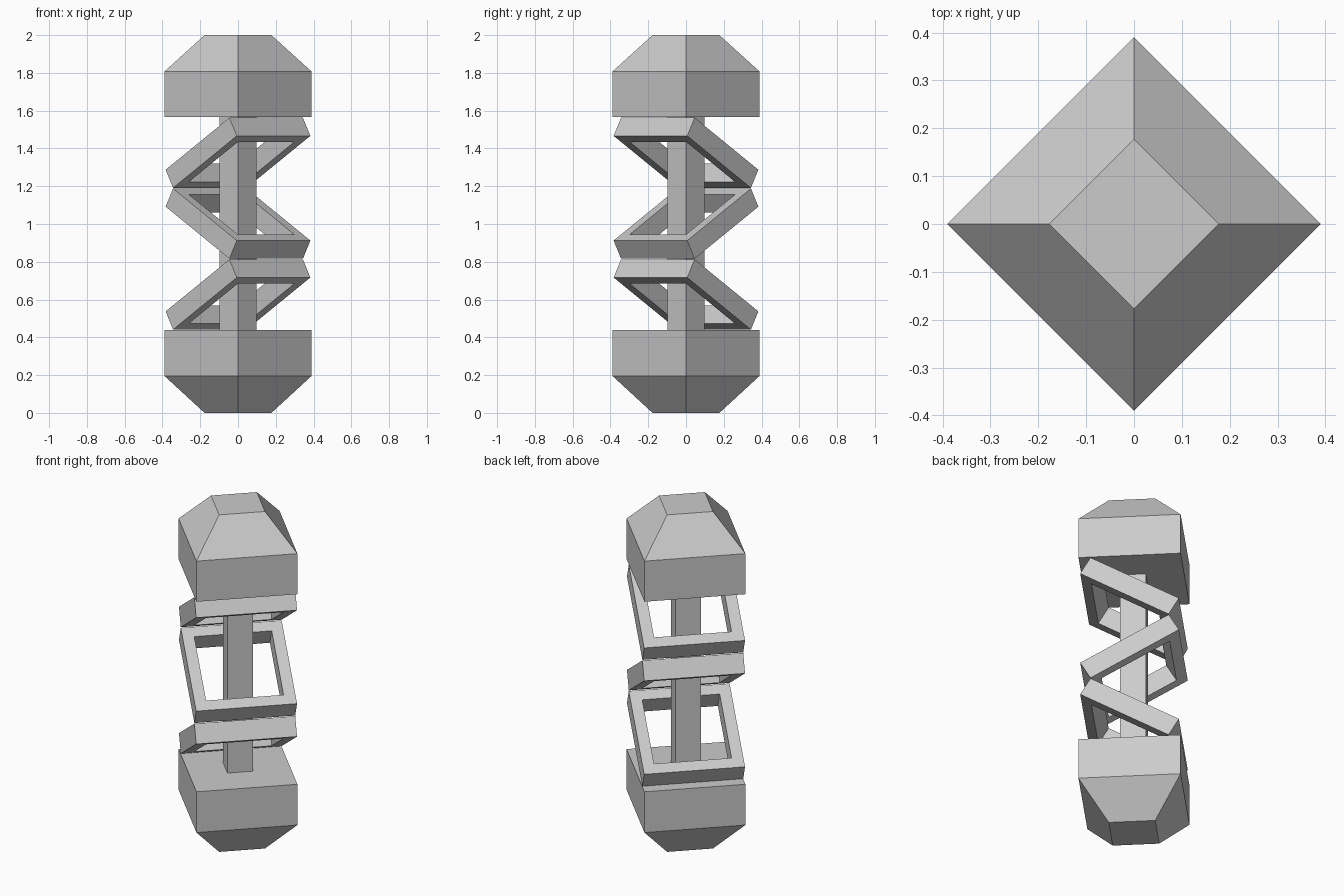
import bpy, bmesh, math
from mathutils import Matrix

if "Cube" in bpy.data.objects:
    bpy.data.objects.remove(bpy.data.objects["Cube"])

grey = bpy.data.materials.new("plain grey")
grey.diffuse_color = (0.6, 0.6, 0.6, 1)
grey.use_nodes = True
grey.node_tree.nodes["Principled BSDF"].inputs["Base Color"].default_value = grey.diffuse_color


def make_object(name, bm):
    bmesh.ops.recalc_face_normals(bm, faces=bm.faces)
    mesh = bpy.data.meshes.new(name)
    bm.to_mesh(mesh)
    bm.free()
    mesh.materials.append(grey)
    obj = bpy.data.objects.new(name, mesh)
    bpy.context.collection.objects.link(obj)
    return obj


def square_stack(name, profile):
    """Closed four-sided solid with corners on the axes, from (radius, z) pairs."""
    bm = bmesh.new()
    rings = [[bm.verts.new((r * x, r * y, z)) for x, y in ((1, 0), (0, 1), (-1, 0), (0, -1))]
             for r, z in profile]
    for a, b in zip(rings, rings[1:]):
        for i in range(4):
            j = (i + 1) % 4
            bm.faces.new((a[i], a[j], b[j], b[i]))
    bm.faces.new(rings[0])
    bm.faces.new(rings[-1])
    return make_object(name, bm)


def tilted_frame(name, z, tilt, half=0.2755, bar=0.064, thick=0.111):
    """Square frame with an open middle, turned 45 degrees and tilted."""
    bm = bmesh.new()
    corners = ((1, 1), (-1, 1), (-1, -1), (1, -1))
    # loop order: outer bottom, outer top, inner top, inner bottom
    loops = [[bm.verts.new((x * r, y * r, h)) for x, y in corners]
             for r, h in ((half, -thick / 2), (half, thick / 2),
                          (half - bar, thick / 2), (half - bar, -thick / 2))]
    for k in range(4):
        a, b = loops[k], loops[(k + 1) % 4]
        for i in range(4):
            j = (i + 1) % 4
            bm.faces.new((a[i], a[j], b[j], b[i]))
    bm.transform(Matrix.Translation((0, 0, z)) @ Matrix.Rotation(-math.pi / 4, 4, 'Z')
                 @ Matrix.Rotation(tilt, 4, 'Y'))
    return make_object(name, bm)


# End caps and centre post
square_stack("bottom_cap", [(0.177, 0), (0.39, 0.196), (0.39, 0.438)])
square_stack("top_cap", [(0.39, 1.566), (0.39, 1.807), (0.177, 2.0)])
square_stack("centre_post", [(0.099, 0.438), (0.099, 1.566)])

# Zigzag of three tilted frames
for n, name in enumerate(("lower_frame", "middle_frame", "upper_frame")):
    tilted_frame(name, 1.002 + (n - 1) * 0.375, math.radians(30 if n == 1 else -30))
